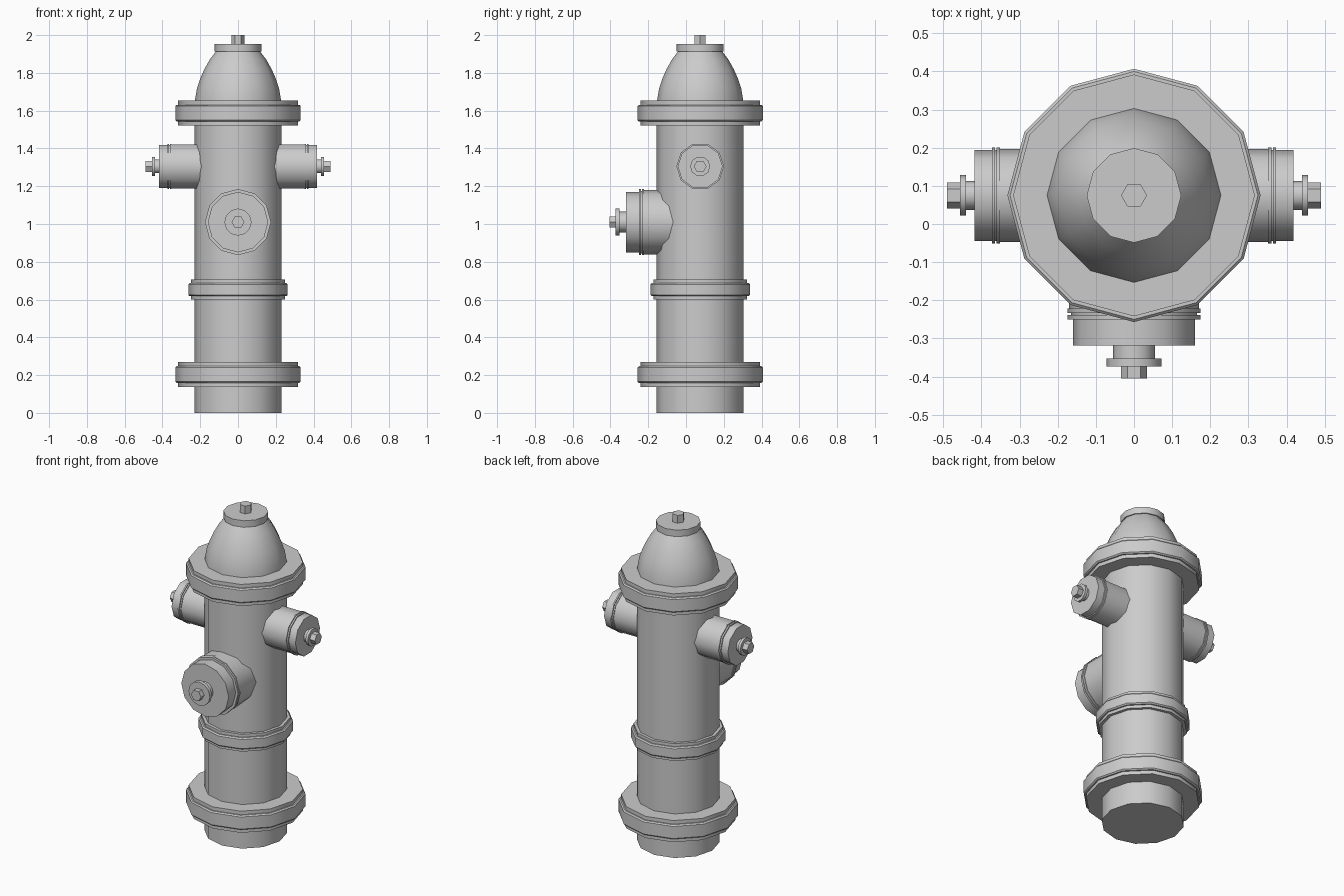
import bpy, bmesh, math
from mathutils import Vector

if "Cube" in bpy.data.objects:
    bpy.data.objects.remove(bpy.data.objects["Cube"])

CY = 0.075          # the barrel sits behind the origin; the front outlet reaches forward


def upright(x, y, h):
    return Vector((x, CY + y, h))


def sideways(z):
    return lambda x, y, h: Vector((h, CY + x, z + y))


def forward(z):
    return lambda x, y, h: Vector((x, -h, z + y))


def lathe(name, profile, place, sides=12, angle=40, mirror=False):
    """Spin (radius, height) pairs into a capped low-poly solid."""
    bm = bmesh.new()
    rings = []
    for r, h in profile:
        rings.append([bm.verts.new(place(r * math.cos(2 * math.pi * i / sides),
                                         r * math.sin(2 * math.pi * i / sides), h))
                      for i in range(sides)])
    for a, b in zip(rings, rings[1:]):
        for i in range(sides):
            j = (i + 1) % sides
            bm.faces.new((a[i], a[j], b[j], b[i]))
    bm.faces.new(rings[0][::-1])
    bm.faces.new(rings[-1])
    bmesh.ops.recalc_face_normals(bm, faces=bm.faces)
    mesh = bpy.data.meshes.new(name)
    bm.to_mesh(mesh)
    bm.free()
    ob = bpy.data.objects.new(name, mesh)
    bpy.context.collection.objects.link(ob)
    bpy.ops.object.select_all(action='DESELECT')
    ob.select_set(True)
    bpy.context.view_layer.objects.active = ob
    bpy.ops.object.shade_smooth_by_angle(angle=math.radians(angle))
    if mirror:
        ob.modifiers.new("mirror", 'MIRROR').use_mirror_merge = False
    return ob


def flange(name, r, lip, z0, z1, edge):
    """Collar with a thin lip above and below a chamfered band."""
    c = 0.007
    lathe(name, [(lip, z0), (lip, z0 + edge), (r - c, z0 + edge), (r, z0 + edge + c),
                 (r, z1 - edge - c), (r - c, z1 - edge), (lip, z1 - edge), (lip, z1)],
          upright, angle=32)


# Barrel and collars
lathe("barrel", [(0.23, 0), (0.23, 1.6)], upright)
flange("base_flange", 0.332, 0.317, 0.137, 0.269, 0.022)
flange("middle_ring", 0.263, 0.248, 0.60, 0.706, 0.018)
flange("top_flange", 0.332, 0.317, 1.521, 1.653, 0.022)

# Bonnet
lathe("bonnet_dome", [(0.23, 1.60), (0.228, 1.655), (0.217, 1.72), (0.20, 1.77), (0.178, 1.82),
                      (0.15, 1.87), (0.118, 1.912)], upright)
lathe("bonnet_cap", [(0.124, 1.912), (0.124, 1.952)], upright)
lathe("bonnet_nut", [(0.034, 1.94), (0.034, 2.0)], upright, sides=6)

# Side outlets, mirrored left and right
side = sideways(1.305)
lathe("side_outlet", [(0.122, 0.12), (0.122, 0.352), (0.126, 0.352), (0.126, 0.36),
                      (0.119, 0.36), (0.119, 0.364), (0.126, 0.364), (0.126, 0.373),
                      (0.119, 0.373), (0.119, 0.418)], side, sides=10, mirror=True)
lathe("side_stem", [(0.038, 0.41), (0.038, 0.44), (0.053, 0.44), (0.053, 0.456),
                    (0.038, 0.456)], side, sides=10, mirror=True)
lathe("side_nut", [(0.034, 0.45), (0.034, 0.49)], side, sides=6, mirror=True)

# Large front outlet
front = forward(1.01)
lathe("front_outlet", [(0.171, 0.0), (0.171, 0.222), (0.175, 0.222), (0.175, 0.234),
                       (0.165, 0.234), (0.165, 0.238), (0.175, 0.238), (0.175, 0.25),
                       (0.16, 0.25), (0.16, 0.318)], front)
lathe("front_stem", [(0.055, 0.31), (0.055, 0.353), (0.072, 0.353), (0.072, 0.374),
                     (0.055, 0.374)], front)
lathe("front_nut", [(0.034, 0.37), (0.034, 0.405)], front, sides=6)
